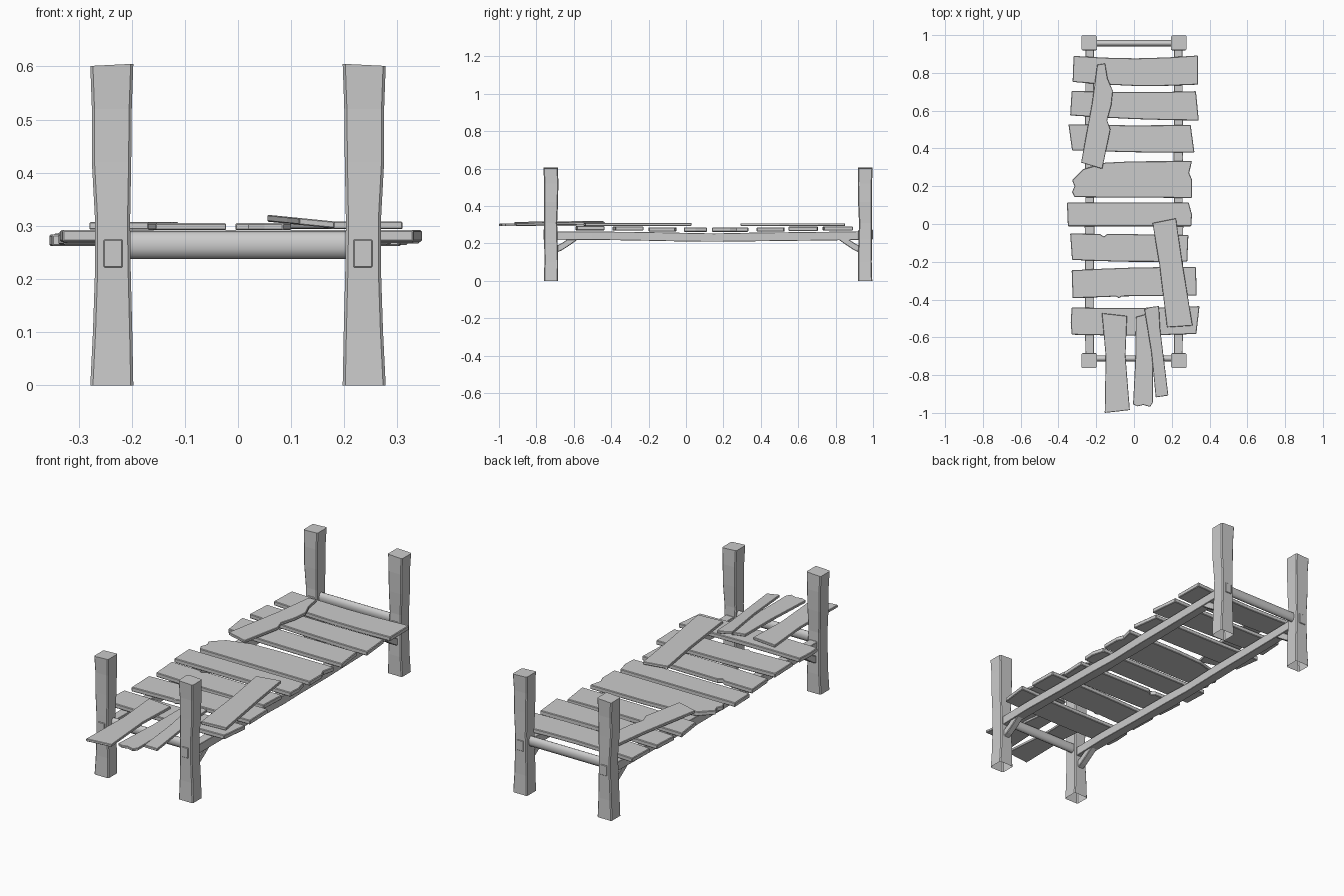
import bpy, bmesh, math

if "Cube" in bpy.data.objects:
    bpy.data.objects.remove(bpy.data.objects["Cube"])

def make(name, bm, bevel=0.0):
    bmesh.ops.recalc_face_normals(bm, faces=bm.faces)
    me = bpy.data.meshes.new(name)
    bm.to_mesh(me)
    bm.free()
    ob = bpy.data.objects.new(name, me)
    bpy.context.collection.objects.link(ob)
    if bevel:
        m = ob.modifiers.new("edge_wear", 'BEVEL')
        m.width, m.segments, m.limit_method = bevel, 1, 'ANGLE'
        m.angle_limit = math.radians(50)
    return ob

def slab(name, pts, z, thick, slope=0.0, bevel=0.002):
    """Board from a top-view outline, optionally tilted across x."""
    bm = bmesh.new()
    x0 = min(p[0] for p in pts)
    lo = [bm.verts.new((x, y, z - slope * (x - x0))) for x, y in pts]
    hi = [bm.verts.new((v.co.x, v.co.y, v.co.z + thick)) for v in lo]
    bm.faces.new(lo)
    bm.faces.new(hi)
    for i in range(len(pts)):
        j = (i + 1) % len(pts)
        bm.faces.new((lo[i], lo[j], hi[j], hi[i]))
    return make(name, bm, bevel)

def loft(name, rings, cap_start=True, bevel=0.0):
    """Skin a list of rings of equal point count."""
    bm = bmesh.new()
    vs = [[bm.verts.new(p) for p in r] for r in rings]
    n = len(vs[0])
    for a, b in zip(vs, vs[1:]):
        for i in range(n):
            j = (i + 1) % n
            bm.faces.new((a[i], a[j], b[j], b[i]))
    bm.faces.new(vs[-1])
    if cap_start:
        bm.faces.new(vs[0])
    return make(name, bm, bevel)

# Corner posts: hewn, slightly wavy, open underneath
# (height, outer edge, inner edge, half depth)
POST = [(0, .278, .197, .038), (.1, .273, .199, .037), (.22, .269, .202, .036),
        (.31, .269, .203, .035), (.42, .275, .201, .037), (.52, .275, .2, .038),
        (.603, .278, .197, .039)]
for side, s in (("left", -1), ("right", 1)):
    for end, yc, w in (("front", -.722, 1), ("back", .958, -1)):
        rings = []
        for k, (z, xo, xi, d) in enumerate(POST):
            y = yc + w * .002 * math.sin(k * 1.7)
            c = .005
            ring = [(xi, y - d + c), (xi + c, y - d), (xo - c, y - d), (xo, y - d + c),
                    (xo, y + d - c), (xo - c, y + d), (xi + c, y + d), (xi, y + d - c)]
            top = k == len(POST) - 1
            rings.append([(s * x, yy, z + (.002 - .05 * (x - xi) if top else 0)) for x, yy in ring])
        loft(f"{end}_{side}_post", rings, cap_start=False)

        # Curved knee brace below the side rail
        f = yc + w * .03
        prof = [(0, .15), (.03, .164), (.07, .19), (.118, .224), (.062, .224), (.03, .203), (0, .187)]
        rings = [[(s * .235 + dx, f + w * dy, z) for dy, z in prof] for dx in (-.017, .017)]
        loft(f"{end}_{side}_brace", rings, bevel=.003)

    # Sagging side rail whose tenons show through the posts
    rings = []
    for y, zc, h, b in [(-.7625, .248, .026, .018), (-.69, .246, .026, .018), (-.688, .240, .023, .022),
                        (-.5, .241, .022, .025), (-.25, .238, .023, .023), (0, .233, .023, .026),
                        (.15, .231, .022, .022), (.35, .234, .023, .025), (.6, .237, .023, .023),
                        (.92, .241, .023, .022), (.922, .246, .026, .018), (.9985, .248, .026, .018)]:
        x = s * .235
        rings.append([(x - b, y, zc - h), (x + b, y, zc - h), (x + b, y, zc + h), (x - b, y, zc + h)])
    loft(f"{side}_side_rail", rings, bevel=.003)

# Rounded cross beams between the posts
for end, yc in (("front", -.712), ("back", .957)):
    rings = []
    for x in (-.22, -.1, .1, .22):
        rings.append([(x, yc + .017 * math.cos(math.pi * (i + .5) / 5),
                       .264 + .0262 * math.sin(math.pi * (i + .5) / 5)) for i in range(10)])
    ob = loft(f"{end}_cross_beam", rings)
    for p in ob.data.polygons:
        p.use_smooth = len(p.vertices) == 4

# Deck planks, back to front: corners BL, BR, FR, FL, edge bow, height
DECK = [
    ((-.32, .89), (.338, .892), (.34, .738), (-.325, .752), -.014, .268),
    ((-.33, .705), (.328, .703), (.343, .548), (-.338, .575), -.006, .267),
    ((-.347, .528), (.3, .525), (.32, .378), (-.328, .39), -.004, .264),
    ((-.27, .29), (.307, .333), (.307, .138), (-.315, .142), 0, .262),
    ((-.355, .113), (.29, .113), (.303, -.012), (-.35, -.012), 0, .262),
    ((-.338, -.05), (.288, -.058), (.282, -.198), (-.328, -.19), -.006, .264),
    ((-.33, -.245), (.328, -.228), (.332, -.378), (-.325, -.393), .006, .268),
    ((-.33, -.442), (.347, -.435), (.33, -.582), (-.33, -.586), -.006, .270),
]
# Splits and chips along each outline: inserted after a corner (plank, corner): points
CHIPS = {
    (3, 0): [(-.15, .325), (0, .332)], (3, 3): [(-.328, .17), (-.315, .2), (-.328, .232)],
    (3, 1): [(.292, .27), (.307, .235)],
    (4, 1): [(.307, .05)],
    (5, 0): [(-.18, -.053), (-.16, -.066), (-.14, -.052)],
    (6, 2): [(-.065, -.383), (-.08, -.393), (-.095, -.384)],
    (7, 3): [(-.335, -.52)],
}
for i, (bl, br, fr, fl, bow, z) in enumerate(DECK):
    pts = []
    for c, p in enumerate((bl, br, fr, fl)):
        pts.append(p)
        if (i, c) in CHIPS:
            pts += CHIPS[i, c]
        elif c in (0, 2):
            q = (br, fl)[c // 2]
            for t in (.25, .5, .75):
                pts.append((p[0] + (q[0] - p[0]) * t,
                            p[1] + (q[1] - p[1]) * t + bow * math.sin(math.pi * t)))
    slab(f"deck_plank_{i + 1}", pts, z, .022, bevel=.003)

# Loose boards lying on the deck
slab("loose_board_back", [(-.195, .843), (-.153, .85), (-.14, .77), (-.112, .705), (-.12, .63),
                          (-.142, .55), (-.125, .5), (-.168, .292), (-.28, .325), (-.222, .64)], .293, .014)
slab("loose_board_middle", [(.098, .005), (.222, .03), (.255, -.2), (.31, -.538), (.175, -.547),
                            (.135, -.22)], .294, .014)
slab("loose_board_front_left", [(-.17, -.472), (-.037, -.487), (-.045, -.7), (-.022, -.985),
                                (-.155, -1.0), (-.15, -.7)], .292, .013)
slab("loose_board_front_middle", [(.01, -.492), (.055, -.48), (.075, -.472), (.1, -.7), (.1, -.945),
                                  (.085, -.968), (.05, -.958), (.02, -.965), (-.005, -.955),
                                  (.008, -.7)], .292, .013)
slab("loose_board_front_right", [(.055, -.452), (.085, -.44), (.132, -.434), (.138, -.55), (.182, -.908),
                                 (.115, -.918), (.092, -.68)], .308, .013, slope=.1)
